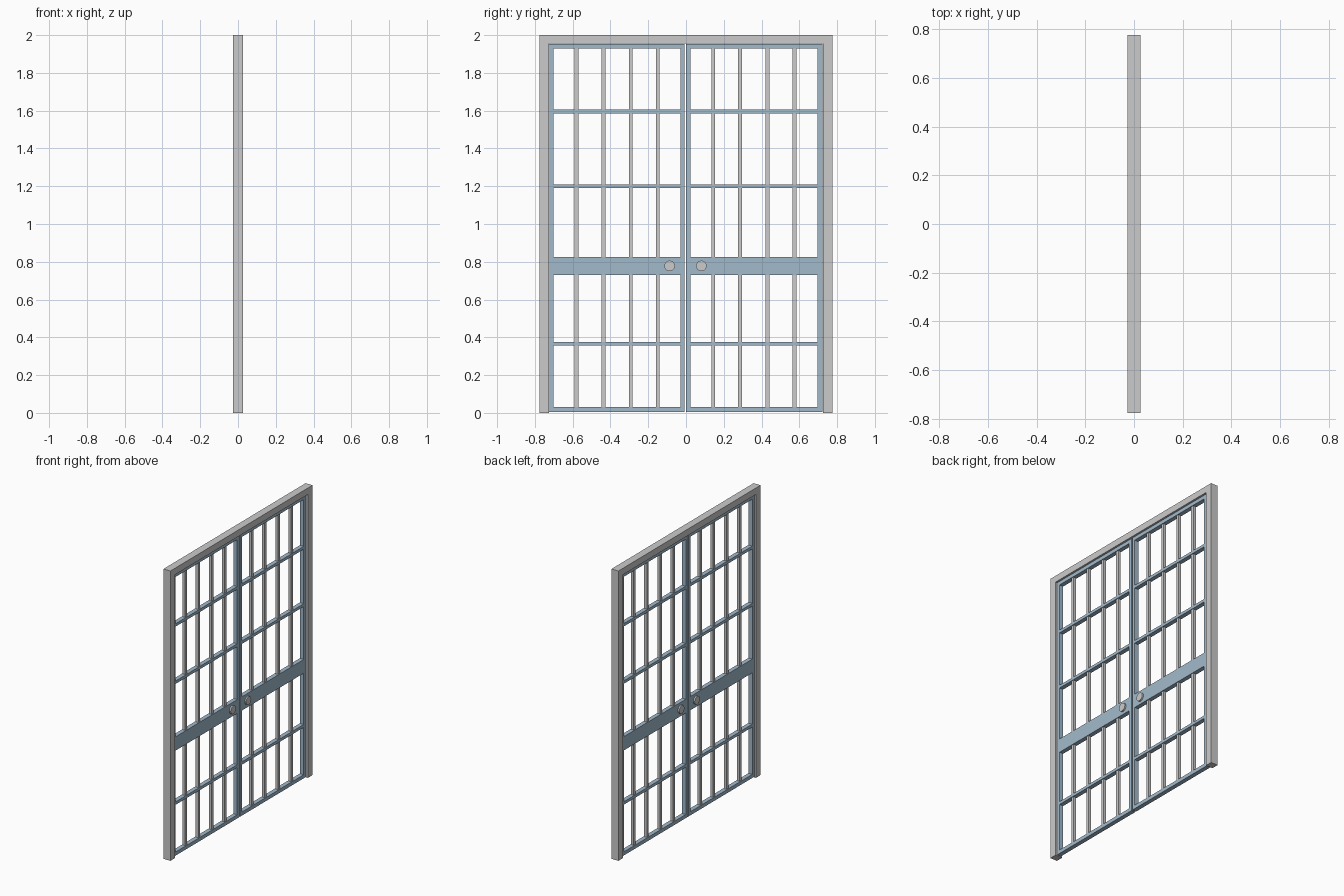
import bpy
from math import pi

if "Cube" in bpy.data.objects:
    bpy.data.objects.remove(bpy.data.objects["Cube"])


def material(name, color):
    m = bpy.data.materials.new(name)
    m.diffuse_color = color
    m.use_nodes = True
    m.node_tree.nodes["Principled BSDF"].inputs["Base Color"].default_value = m.diffuse_color
    return m


blue = material("blue_paint", (0.36, 0.49, 0.60, 1))
C = -0.003  # meeting line of the two leaves


def box(name, hx, y, z, mat=None):
    """Box with half depth hx, spanning the y and z ranges."""
    bpy.ops.mesh.primitive_cube_add(size=1, location=(0, sum(y) / 2, sum(z) / 2))
    o = bpy.context.object
    o.name = name
    o.scale = (2 * hx, abs(y[1] - y[0]), z[1] - z[0])
    bpy.ops.object.transform_apply(location=False, rotation=False, scale=True)
    if mat:
        o.data.materials.append(mat)
    return o


# Outer frame: two jambs and a header
for s, side in ((-1, "left"), (1, "right")):
    box("jamb_" + side, 0.0265, (s * 0.725, s * 0.775), (0, 1.955))
box("header", 0.0265, (-0.775, 0.775), (1.955, 2))

LEAF, BAR = 0.015, 0.01
for s, side in ((-1, "left"), (1, "right")):
    def span(a, b):
        return (C + s * a, C + s * b)

    # Leaf stiles
    box("inner_stile_" + side, LEAF, span(0.004, 0.027), (0.005, 1.953), blue)
    box("outer_stile_" + side, LEAF, span(0.698, 0.725), (0.005, 1.953), blue)

    # Leaf rails: bottom, dividers, lock rail, top
    for name, z in (("bottom_rail", (0.005, 0.03)), ("low_divider", (0.356, 0.376)),
                    ("lock_rail", (0.73, 0.825)), ("middle_divider", (1.19, 1.21)),
                    ("high_divider", (1.585, 1.605)), ("top_rail", (1.928, 1.953))):
        box(f"{name}_{side}", LEAF, span(0.027, 0.698), z, blue)

    # Grey upright bars, in the panes between the rails
    for i, y in enumerate((0.147, 0.289, 0.434, 0.577)):
        for j, z in enumerate(((0.03, 0.356), (0.376, 0.73), (0.825, 1.19),
                               (1.21, 1.585), (1.605, 1.928))):
            box(f"upright_bar_{side}_{i}_{j}", BAR, span(y - 0.01, y + 0.01), z)

    # Round knob passing through the lock rail
    bpy.ops.mesh.primitive_cylinder_add(vertices=32, radius=0.028, depth=0.05,
                                        location=(0, C + s * 0.084, 0.778),
                                        rotation=(0, pi / 2, 0))
    bpy.context.object.name = "knob_" + side
    bpy.ops.object.shade_smooth_by_angle()
